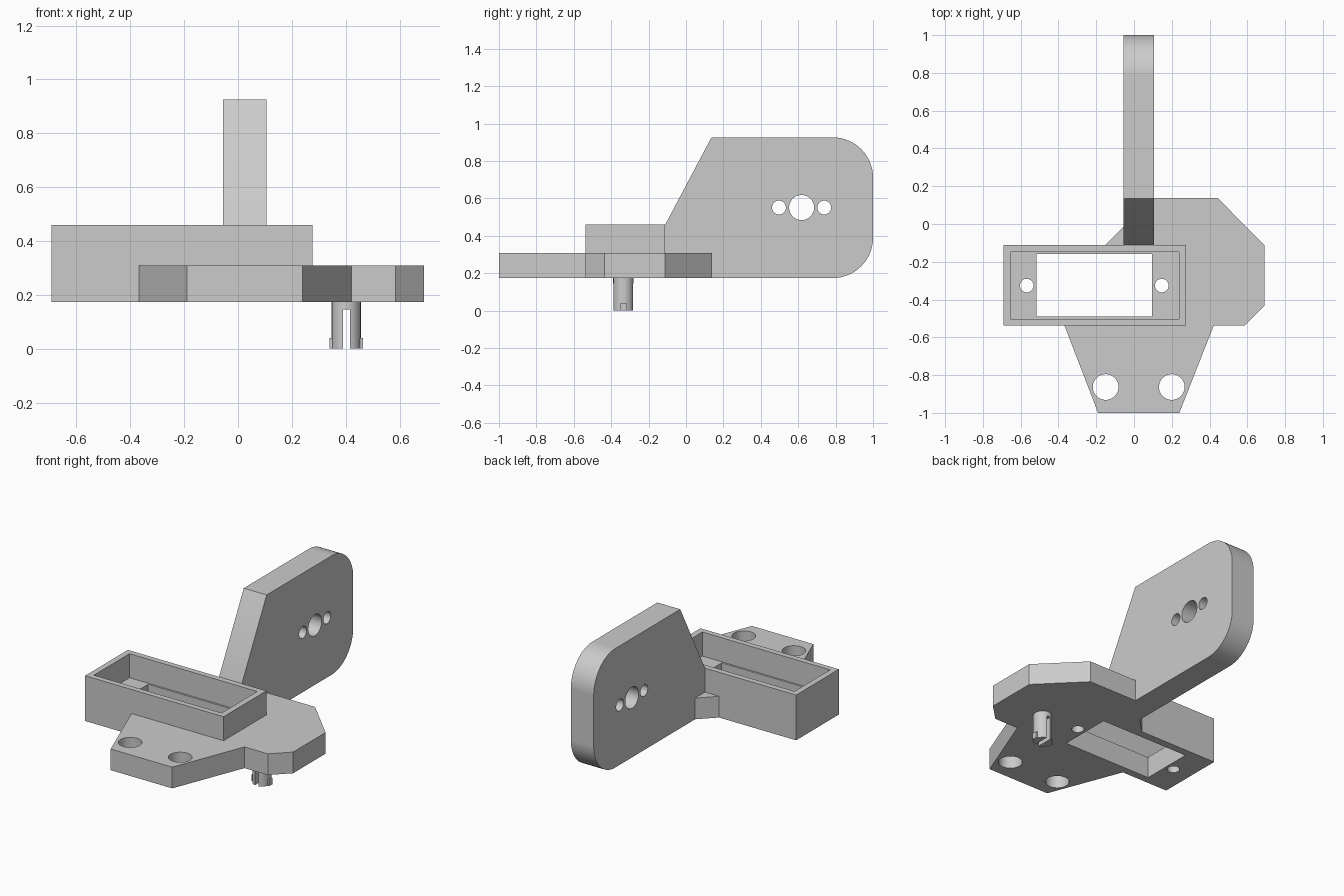
import bpy
import bmesh
from math import sin, cos, radians

cube = bpy.data.objects.get("Cube")
if cube:
    bpy.data.objects.remove(cube)

grey = bpy.data.materials.new("plain grey")
grey.use_nodes = True
colour = (0.6, 0.6, 0.6, 1)
grey.diffuse_color = colour
grey.node_tree.nodes["Principled BSDF"].inputs["Base Color"].default_value = colour

BOTTOM, PLATE_TOP, TRAY_TOP = 0.174, 0.308, 0.46
WALL_LEFT, WALL_RIGHT = 0.105, -0.055


def prism(name, outline, low, high, axis="z"):
    """Extrude a closed outline along z (outline in x, y) or x (outline in y, z)."""
    bm = bmesh.new()
    place = (lambda a, b: (a, b, low)) if axis == "z" else (lambda a, b: (low, a, b))
    face = bm.faces.new([bm.verts.new(place(a, b)) for a, b in outline])
    new = bmesh.ops.extrude_face_region(bm, geom=[face])["geom"]
    depth = high - low
    shift = (0, 0, depth) if axis == "z" else (depth, 0, 0)
    bmesh.ops.translate(bm, vec=shift,
                        verts=[v for v in new if isinstance(v, bmesh.types.BMVert)])
    bmesh.ops.recalc_face_normals(bm, faces=bm.faces)
    mesh = bpy.data.meshes.new(name)
    bm.to_mesh(mesh)
    bm.free()
    mesh.materials.append(grey)
    obj = bpy.data.objects.new(name, mesh)
    bpy.context.collection.objects.link(obj)
    return obj


def rect(x0, x1, y0, y1):
    return [(x0, y0), (x1, y0), (x1, y1), (x0, y1)]


def arc(a, b, r, start=0, end=360, steps=48):
    count = steps if end - start == 360 else steps + 1
    angles = [radians(start + (end - start) * i / steps) for i in range(count)]
    return [(a + r * cos(t), b + r * sin(t)) for t in angles]


def apply_modifier(obj, mod):
    bpy.ops.object.select_all(action="DESELECT")
    obj.select_set(True)
    bpy.context.view_layer.objects.active = obj
    bpy.ops.object.modifier_apply(modifier=mod.name)


def combine(obj, others, operation="DIFFERENCE"):
    for other in others:
        mod = obj.modifiers.new("combine", "BOOLEAN")
        mod.operation, mod.solver, mod.object = operation, "EXACT", other
        apply_modifier(obj, mod)
        bpy.data.objects.remove(other)


def finish(obj):
    bpy.ops.object.select_all(action="DESELECT")
    obj.select_set(True)
    bpy.context.view_layer.objects.active = obj
    bpy.ops.object.shade_smooth_by_angle(angle=radians(30))
    mod = obj.modifiers.new("flat sides", "WEIGHTED_NORMAL")
    mod.keep_sharp = True
    apply_modifier(obj, mod)


# Base plate, notched where the tray and the wall sit, with two front holes
tray_outline = rect(-0.692, 0.276, -0.538, -0.111)
plate = prism("base_plate", [
    (-0.19, -1), (0.24, -1), (0.422, -0.538), (0.585, -0.538), (0.69, -0.435),
    (0.69, -0.111), (0.442, 0.138), (0.096, 0.138), (-0.153, -0.111), (-0.368, -0.538),
], BOTTOM, PLATE_TOP)
combine(plate, [
    prism("tray_notch", tray_outline, 0, 1),
    prism("wall_notch", rect(WALL_RIGHT, WALL_LEFT, -0.115, 1), 0, 1),
    *[prism("front_hole", arc(x, -0.863, 0.068), 0, 1) for x in (-0.15, 0.2)],
])
finish(plate)

# Open tray with a stepped floor, a rectangular window and two screw holes
tray = prism("tray", tray_outline, BOTTOM, TRAY_TOP)
combine(tray, [
    prism("pocket", rect(-0.655, 0.238, -0.503, -0.147), PLATE_TOP, 1),
    prism("window", rect(-0.517, 0.094, -0.491, -0.159), 0, 1),
    *[prism("screw_hole", arc(x, -0.326, 0.036), 0, 1) for x in (-0.568, 0.147)],
])
finish(tray)

# Upright wall with a sloped front, rounded rear corners and three cross holes
top, radius = 0.926, 0.215
wall = prism("upright_wall", [
    (-0.111, BOTTOM),
    *arc(1 - radius, BOTTOM + radius, radius, -90, 0, 16),
    *arc(1 - radius, top - radius, radius, 0, 90, 16),
    (0.136, top), (-0.111, TRAY_TOP),
], WALL_RIGHT, WALL_LEFT, "x")
combine(wall, [prism("cross_hole", arc(y, 0.551, r), -1, 1, "x")
               for y, r in ((0.497, 0.037), (0.618, 0.067), (0.739, 0.037))])
finish(wall)

# Split snap pin under the plate, with a small catch on each leg
px, py = 0.402, -0.335
pin = prism("snap_pin", arc(px, py, 0.054), 0, BOTTOM)
combine(pin, [prism("catches", rect(px - 0.062, px + 0.062, py - 0.016, py + 0.016), 0, 0.04)],
        "UNION")
combine(pin, [prism("slot", rect(px - 0.013, px + 0.013, py - 0.1, py + 0.1), -0.1, 0.145)])
finish(pin)
